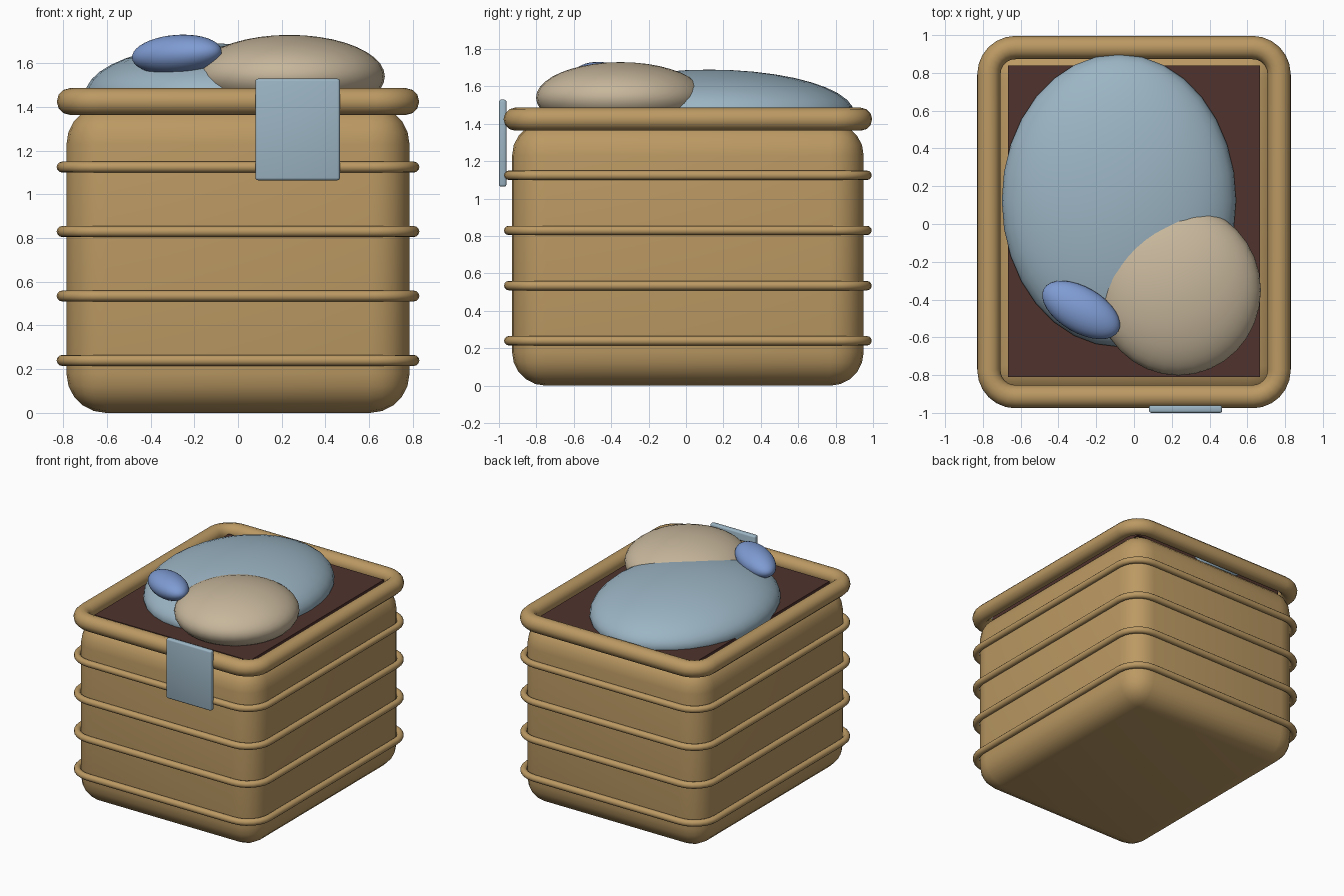
import bpy
import math

if "Cube" in bpy.data.objects:
    bpy.data.objects.remove(bpy.data.objects["Cube"], do_unlink=True)

CY = 0.01  # basket centre in y


def material(name, rgb):
    m = bpy.data.materials.new(name)
    m.use_nodes = True
    m.diffuse_color = (*rgb, 1)
    m.node_tree.nodes["Principled BSDF"].inputs["Base Color"].default_value = (*rgb, 1)
    return m


wicker = material("wicker tan", (0.50, 0.32, 0.125))
lining = material("dark brown", (0.08, 0.033, 0.026))
pale_blue = material("pale blue", (0.33, 0.46, 0.55))
cream = material("cream", (0.57, 0.47, 0.33))
periwinkle = material("periwinkle", (0.21, 0.33, 0.65))


def finish(obj, name, mat):
    obj.name = name
    obj.data.materials.clear()
    obj.data.materials.append(mat)
    bpy.ops.object.shade_smooth_by_angle(angle=math.radians(40))


def box(name, mat, centre, size, bevel=0, segments=3):
    bpy.ops.mesh.primitive_cube_add(size=1, location=centre)
    obj = bpy.context.object
    obj.scale = size
    bpy.ops.object.transform_apply(location=False, rotation=False, scale=True)
    if bevel:
        mod = obj.modifiers.new("rounding", "BEVEL")
        mod.width = bevel
        mod.segments = segments
        bpy.ops.object.modifier_apply(modifier=mod.name)
    finish(obj, name, mat)


def ellipsoid(name, mat, centre, radii, turn=0, tilt=0):
    bpy.ops.mesh.primitive_uv_sphere_add(segments=32, ring_count=20, location=centre)
    obj = bpy.context.object
    obj.scale = radii
    obj.rotation_euler = (0, math.radians(tilt), math.radians(turn))
    finish(obj, name, mat)


def hoop(name, z, hx, hy, corner, radius):
    """Round tube along a rounded rectangle."""
    curve = bpy.data.curves.new(name, "CURVE")
    curve.dimensions = "3D"
    curve.bevel_depth = radius
    curve.bevel_resolution = 4
    steps = 6
    points = []
    for k, (sx, sy) in enumerate([(1, 1), (-1, 1), (-1, -1), (1, -1)]):
        for i in range(steps + 1):
            a = math.pi / 2 * (k + i / steps)
            points.append((sx * (hx - corner) + corner * math.cos(a),
                           sy * (hy - corner) + corner * math.sin(a), 0, 1))
    spline = curve.splines.new("POLY")
    spline.points.add(len(points) - 1)
    for p, co in zip(spline.points, points):
        p.co = co
    spline.use_cyclic_u = True
    obj = bpy.data.objects.new(name, curve)
    obj.location = (0, CY, z)
    bpy.context.collection.objects.link(obj)
    bpy.ops.object.select_all(action="DESELECT")
    obj.select_set(True)
    bpy.context.view_layer.objects.active = obj
    bpy.ops.object.convert(target="MESH")
    finish(bpy.context.object, name, wicker)


# Basket body, rim and ribs
box("basket_body", wicker, (0, CY, 0.705), (1.57, 1.88, 1.41), 0.18, 5)
hoop("basket_rim", 1.425, 0.768, 0.924, 0.14, 0.0615)
for i in range(4):
    hoop(f"basket_rib_{i + 1}", 0.24 + 0.295 * i, 0.805, 0.958, 0.18, 0.025)

# Dark lining at the top
box("basket_lining", lining, (0, 0.015, 1.42), (1.335, 1.65, 0.04))

# Bundles and folded cloth on top
ellipsoid("blanket_bundle", pale_blue, (-0.08, 0.125, 1.455), (0.62, 0.775, 0.235))
ellipsoid("cream_bundle", cream, (0.235, -0.35, 1.54), (0.437, 0.452, 0.19))
ellipsoid("small_bundle", periwinkle, (-0.28, -0.455, 1.64), (0.228, 0.121, 0.09), -30, -4)

# Hanging cloth on the front
box("hanging_cloth", pale_blue, (0.273, -0.98, 1.297), (0.387, 0.04, 0.465), 0.012)
